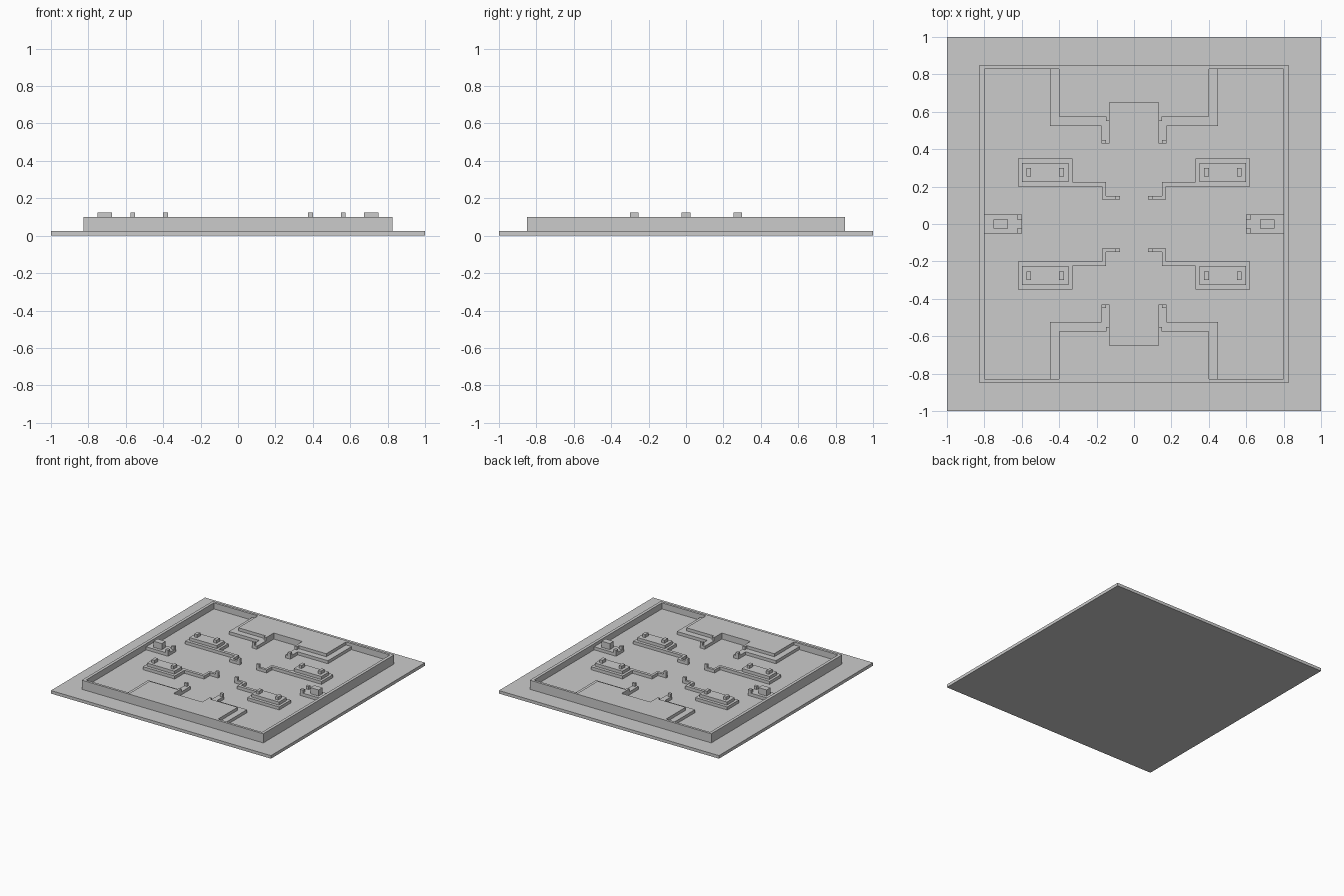
import bpy

cube = bpy.data.objects.get("Cube")
if cube:
    bpy.data.objects.remove(cube, do_unlink=True)

grey = bpy.data.materials.new("plain grey")
grey.use_nodes = True
COLOUR = (0.6, 0.6, 0.6, 1)
grey.diffuse_color = COLOUR
grey.node_tree.nodes["Principled BSDF"].inputs["Base Color"].default_value = COLOUR

# Heights of the plate, arena floor, low tier, high tier and crates
PLATE, FLOOR, LOW, HIGH, CRATE = 0.025, 0.05, 0.075, 0.1, 0.125
QUADRANTS = (("right_front", -1, -1), ("left_front", 1, -1),
             ("right_back", -1, 1), ("left_back", 1, 1))


def prism(name, outline, z0, z1, sx=1, sy=1):
    """Extrude a counter-clockwise outline, mirrored by the signs sx, sy."""
    pts = [(x * sx, y * sy) for x, y in outline]
    if sx * sy < 0:
        pts.reverse()
    n = len(pts)
    verts = [(x, y, z) for z in (z0, z1) for x, y in pts]
    faces = [tuple(reversed(range(n))), tuple(range(n, 2 * n))]
    faces += [(i, (i + 1) % n, n + (i + 1) % n, n + i) for i in range(n)]
    mesh = bpy.data.meshes.new(name)
    mesh.from_pydata(verts, [], faces)
    mesh.materials.append(grey)
    obj = bpy.data.objects.new(name, mesh)
    bpy.context.collection.objects.link(obj)
    return obj


def rect(x0, x1, y0, y1):
    return [(x0, y0), (x1, y0), (x1, y1), (x0, y1)]


def mirrored(outline):
    """Complete a half outline by mirroring it across x = 0."""
    return outline + [(-x, y) for x, y in reversed(outline)]


# Ground plate and arena floor
prism("ground_plate", rect(-1, 1, -1, 1), 0, PLATE)
prism("arena_floor", rect(-0.8, 0.8, -0.83, 0.83), PLATE, FLOOR)

# Boundary wall
for side, s in (("left", 1), ("right", -1)):
    prism(side + "_wall", rect(0.8, 0.825, -0.85, 0.85), PLATE, HIGH, s)
for end, s in (("front", -1), ("back", 1)):
    prism(end + "_wall", rect(-0.8, 0.8, 0.83, 0.85), PLATE, HIGH, 1, s)

    # Stepped base at each end, with a notch in the middle
    prism(end + "_base_step", mirrored([
        (0.13, 0.65), (0.13, 0.43), (0.175, 0.43), (0.175, 0.525),
        (0.45, 0.525), (0.45, 0.83)]), FLOOR, LOW, 1, s)
    prism(end + "_base_top", mirrored([
        (0.13, 0.65), (0.13, 0.55), (0.15, 0.55), (0.15, 0.575),
        (0.4, 0.575), (0.4, 0.83)]), LOW, HIGH, 1, s)

# Parts repeated in every quadrant
for q, sx, sy in QUADRANTS:
    prism(q + "_gate_post", rect(0.15, 0.175, 0.43, 0.45), LOW, HIGH, sx, sy)
    prism(q + "_walkway", [
        (0.075, 0.13), (0.17, 0.13), (0.17, 0.2), (0.62, 0.2), (0.62, 0.35),
        (0.33, 0.35), (0.33, 0.225), (0.15, 0.225), (0.15, 0.15),
        (0.075, 0.15)], FLOOR, LOW, sx, sy)
    prism(q + "_walkway_post", rect(0.075, 0.1, 0.13, 0.15), LOW, HIGH, sx, sy)
    prism(q + "_upper_deck", rect(0.35, 0.6, 0.225, 0.325), LOW, HIGH, sx, sy)
    for label, x in (("inner", 0.375), ("outer", 0.55)):
        prism(f"{q}_{label}_crate", rect(x, x + 0.025, 0.255, 0.3),
              HIGH, CRATE, sx, sy)
    prism(q + "_side_post", rect(0.6, 0.625, 0.025, 0.05), LOW, HIGH, sx, sy)

# Side platforms, each with one large crate
for side, s in (("left", 1), ("right", -1)):
    prism(side + "_platform", rect(0.6, 0.8, -0.05, 0.05), FLOOR, LOW, s)
    prism(side + "_large_crate", rect(0.675, 0.75, -0.025, 0.025), LOW, CRATE, s)
